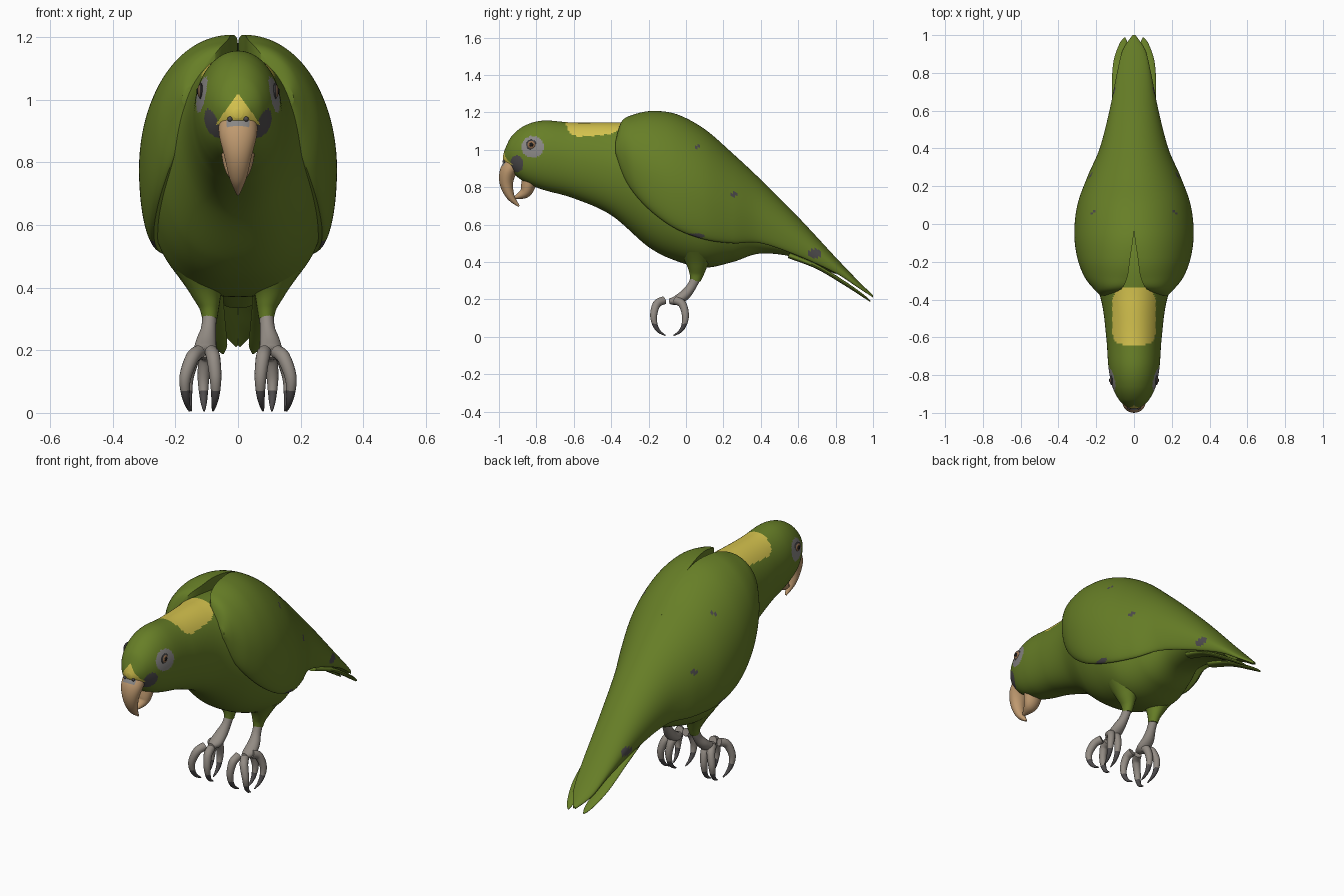
import bpy, bmesh, math
from mathutils import Vector

if "Cube" in bpy.data.objects:
    bpy.data.objects.remove(bpy.data.objects["Cube"])


def material(name, *rgb):
    mat = bpy.data.materials.new(name)
    mat.use_nodes = True
    mat.diffuse_color = (*rgb, 1)
    mat.node_tree.nodes["Principled BSDF"].inputs["Base Color"].default_value = (*rgb, 1)
    return mat


green = material("feather green", .135, .21, .02)
yellow = material("patch yellow", .66, .54, .075)
horn = material("beak horn", .52, .32, .16)
skin = material("leg grey", .29, .26, .23)
dark = material("dark grey", .075, .07, .072)
ring_grey = material("eye ring grey", .25, .24, .235)
iris = material("iris brown", .3, .16, .08)
black = material("pupil black", .01, .01, .01)


def spline(points, steps):
    """Smooth interpolation through points of any dimension."""
    last = len(points) - 1
    result = []
    for i in range(last):
        a, b = points[max(i - 1, 0)], points[i]
        c, d = points[i + 1], points[min(i + 2, last)]
        for s in range(steps):
            t = s / steps
            result.append([q + t / 2 * (r - p + t * (2 * p - 5 * q + 4 * r - v + t * (3 * (q - r) + v - p)))
                           for p, q, r, v in zip(a, b, c, d)])
    return result + [list(points[last])]


def loft(name, rings, materials, rule=None, angle=45):
    """Skin closed rings, cap both ends, colour the faces by a rule on their centre."""
    bm = bmesh.new()
    loops = [[bm.verts.new(p) for p in ring] for ring in rings]
    for a, b in zip(loops, loops[1:]):
        for i in range(len(a)):
            bm.faces.new((a[i - 1], a[i], b[i], b[i - 1]))
    bm.faces.new(loops[0])
    bm.faces.new(loops[-1])
    bmesh.ops.recalc_face_normals(bm, faces=bm.faces)
    for face in bm.faces:
        face.smooth = True
        if rule:
            face.material_index = rule(face.calc_center_median())
    mesh = bpy.data.meshes.new(name)
    bm.to_mesh(mesh)
    bm.free()
    for mat in materials:
        mesh.materials.append(mat)
    mesh.set_sharp_from_angle(angle=math.radians(angle))
    obj = bpy.data.objects.new(name, mesh)
    bpy.context.collection.objects.link(obj)
    return obj


def tube(name, points, materials, rule=None, steps=8, sides=20):
    """Tapered tube; each point is x, y, z, half width, half depth."""
    path = spline(points, steps)
    rings = []
    for i, (x, y, z, wide, deep) in enumerate(path):
        before, after = path[max(i - 1, 0)], path[min(i + 1, len(path) - 1)]
        along = (Vector(after[:3]) - Vector(before[:3])).normalized()
        across = (Vector((1, 0, 0)) - along * along.x).normalized()
        up = along.cross(across)
        rings.append([Vector((x, y, z)) + across * wide * math.cos(a) + up * deep * math.sin(a)
                      for a in (math.tau * k / sides for k in range(sides))])
    return loft(name, rings, materials, rule)


def inside(u, v, cu, cv, ru, rv, power=2):
    return abs((u - cu) / ru) ** power + abs((v - cv) / rv) ** power < 1


# Head, neck, breast and belly: y, top, bottom, half width
body_stations = [
    (-.978, .97, .94, .015), (-.965, 1.01, .92, .042), (-.93, 1.075, .88, .08),
    (-.86, 1.13, .825, .115), (-.76, 1.156, .785, .135), (-.6, 1.145, .74, .147),
    (-.4, 1.145, .65, .175), (-.2, 1.14, .48, .25), (-.05, 1.08, .405, .28),
    (.1, .98, .37, .275), (.25, .84, .4, .21), (.4, .7, .445, .14),
    (.6, .52, .42, .105), (.8, .37, .335, .05)]


def body_ring(station, count=128):
    y, top, bottom, wide = station
    points = []
    for k in range(count):
        a = math.tau * k / count
        s, c = math.sin(a), math.cos(a)
        x = math.copysign(abs(s) ** (1 if c > 0 else .8), s) * wide
        points.append((x, y, (top + bottom) / 2 + (top - bottom) / 2 * c))
    return points


def body_colour(p):
    x = abs(p.x)
    if p.z > 1.04 and inside(x, p.y, 0, -.49, .115, .15, 5):
        return 1
    if p.y < -.9 and p.z > .92 and x / .065 + (p.z - .93) / .09 < 1:
        return 1
    if inside(p.y, p.z, -.905, .925, .035, .045):
        return 2
    if x > .03 and inside(p.y, p.z, -.82, 1.015, .06, .058):
        return 3
    return 0


loft("body", [body_ring(s) for s in spline(body_stations, 16)],
     [green, yellow, dark, ring_grey], body_colour)

# Folded wings: y, top, lower edge, half width, inner edge
wing_stations = [
    (-.378, 1.04, .98, .178, .15), (-.345, 1.15, .88, .212, .07), (-.28, 1.188, .77, .262, .035),
    (-.18, 1.207, .665, .3, .02), (-.05, 1.19, .575, .316, .002), (.1, 1.11, .52, .3, 0),
    (.25, .98, .5, .247, 0), (.4, .84, .5, .182, 0), (.6, .64, .432, .13, 0),
    (.8, .425, .34, .09, 0), (.92, .3, .262, .06, 0), (1, .222, .21, .008, 0)]


def wing_ring(station, side, count=28):
    y, top, low, wide, inner = station
    middle = low + .33 * (top - low)
    edge = max(wide * .85, inner)
    points = []
    for k in range(count + 1):
        a = math.pi / 2 * k / count
        points.append((inner + (wide - inner) * math.sin(a), y, middle + (top - middle) * math.cos(a)))
    for k in range(1, count + 1):
        a = math.pi / 2 * k / count
        points.append((edge + (wide - edge) * math.cos(a), y, middle - (middle - low) * math.sin(a)))
    points.append((inner, y, (top + low) / 2))
    return [(side * x, y, z) for x, y, z in points]


flecks = [(.69, .445, .035, .025), (.05, .54, .055, .013), (.255, .765, .022, .013), (.06, 1.015, .014, .008)]


def wing_colour(p):
    return int(abs(p.x) > .05 and any(inside(p.y, p.z, *f) for f in flecks))


# Upper beak with a grey cere, and the lower beak
tube("upper_beak", [(0, -.91, .935, .062, .05), (0, -.95, .885, .06, .045), (0, -.96, .82, .044, .036),
                    (0, -.938, .75, .027, .022), (0, -.893, .698, .005, .005)], [horn, ring_grey],
     lambda p: int(p.z > .912 and abs(p.x) < .036), sides=40)
tube("lower_beak", [(0, -.825, .88, .055, .045), (0, -.84, .82, .052, .04), (0, -.862, .77, .038, .03),
                    (0, -.918, .742, .008, .006)], [horn], sides=32)


def ball(name, mat, centre, scale):
    bpy.ops.mesh.primitive_uv_sphere_add(segments=24, ring_count=12, radius=1, location=centre)
    obj = bpy.context.object
    obj.name = name
    obj.scale = scale
    bpy.ops.object.shade_smooth()
    obj.data.materials.append(mat)


for side, label in ((1, "left"), (-1, "right")):
    loft(label + "_wing", [wing_ring(s, side) for s in spline(wing_stations, 12)],
         [green, dark], wing_colour)

    # Eye: dark rim, iris and pupil stacked outward
    for name, mat, out, size in (("eye_rim", dark, .119, .027), ("iris", iris, .122, .021),
                                 ("pupil", black, .126, .011)):
        ball(label + "_" + name, mat, (side * out, -.827, 1.027), (.007, size, size))
    ball(label + "_nostril", dark, (side * .026, -.974, .938), (.008, .008, .008))

    # Lower tail feather
    tube(label + "_tail_feather",
         [(side * .075, .55, .435, .03, .015), (side * .082, .7, .375, .035, .012),
          (side * .075, .85, .285, .035, .01), (side * .056, .95, .217, .022, .007),
          (side * .048, .985, .19, .004, .003)], [green])

    # Feathered thigh and bare shank
    tube(label + "_thigh",
         [(side * .105, .06, .46, .1, .1), (side * .1, .06, .39, .055, .06),
          (side * .092, .057, .34, .033, .04), (side * .09, .05, .3, .024, .028)], [green])
    tube(label + "_shank",
         [(side * .09, .057, .325, .023, .026), (side * .094, .03, .27, .024, .025),
          (side * .102, -.005, .225, .033, .028), (side * .105, -.05, .195, .036, .026),
          (side * .105, -.09, .19, .02, .014)], [skin])

    # Two toes curl forward and two back; their tips are claws
    toes = (("front_inner_toe", -1, .085, .072, .08), ("front_outer_toe", -1, .125, .168, .155),
            ("back_inner_toe", 1, .098, .11, .108), ("back_outer_toe", 1, .125, .16, .15))
    for name, way, root, bulge, tip in toes:
        reach = [(root, .03, .195, .022), ((root + bulge) / 2, .068, .175, .022),
                 (bulge, .085, .115, .019), (bulge, .077, .062, .014),
                 ((bulge + tip) / 2, .055, .028, .009), (tip, .022, .007, .003)]
        tube(label + "_" + name,
             [(side * x, -.088 + way * out, z, r, r) for x, out, z, r in reach],
             [skin, dark], lambda p: int(p.z < .07), sides=14)
